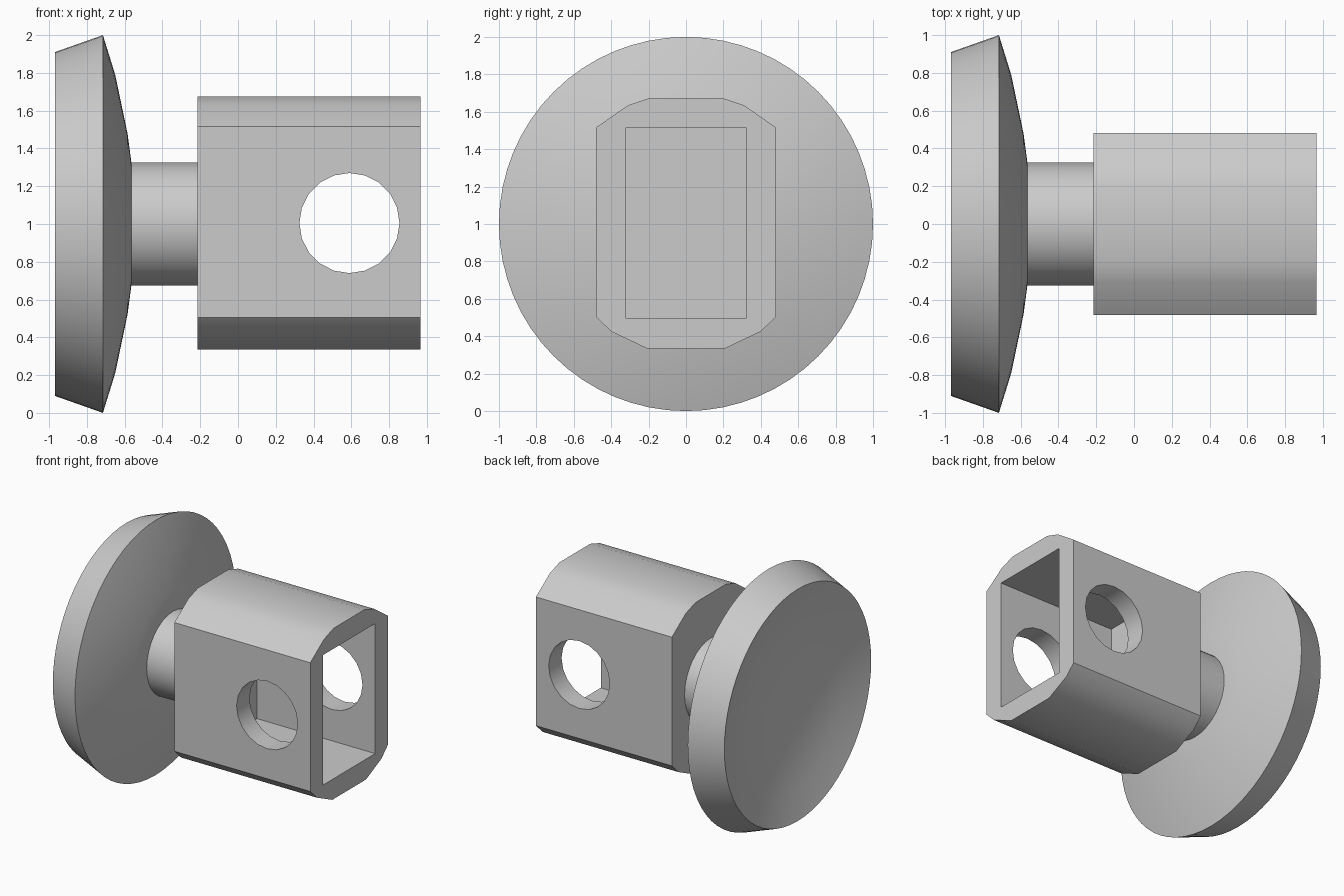
import bpy, bmesh, math
from mathutils import Matrix, Vector

cube = bpy.data.objects.get("Cube")
if cube:
    bpy.data.objects.remove(cube, do_unlink=True)

grey = bpy.data.materials.new("plain grey")
grey.use_nodes = True
grey.diffuse_color = (0.6, 0.6, 0.6, 1)
grey.node_tree.nodes["Principled BSDF"].inputs["Base Color"].default_value = (0.6, 0.6, 0.6, 1)

AXIS_Z = 1.0


def make_object(name, bm):
    bmesh.ops.recalc_face_normals(bm, faces=bm.faces)
    mesh = bpy.data.meshes.new(name)
    bm.to_mesh(mesh)
    bm.free()
    mesh.materials.append(grey)
    obj = bpy.data.objects.new(name, mesh)
    bpy.context.collection.objects.link(obj)
    return obj


def smooth(obj):
    bpy.ops.object.select_all(action="DESELECT")
    obj.select_set(True)
    bpy.context.view_layer.objects.active = obj
    bpy.ops.object.shade_smooth_by_angle(angle=math.radians(30))


def lathe(name, profile, sides):
    """Revolve (x, radius) points about the long axis."""
    bm = bmesh.new()
    verts = [bm.verts.new((x, 0, AXIS_Z + r)) for x, r in profile]
    edges = [bm.edges.new(pair) for pair in zip(verts, verts[1:])]
    bmesh.ops.spin(bm, geom=verts + edges, cent=(0, 0, AXIS_Z), axis=(1, 0, 0),
                   angle=math.tau, steps=sides)
    bmesh.ops.remove_doubles(bm, verts=bm.verts, dist=0.0005)
    return make_object(name, bm)


def prism(name, outline, x0, x1):
    """Extrude a (y, z) outline along x."""
    bm = bmesh.new()
    face = bm.faces.new([bm.verts.new((x0, y, z)) for y, z in outline])
    moved = bmesh.ops.extrude_face_region(bm, geom=[face])["geom"]
    bmesh.ops.translate(bm, vec=(x1 - x0, 0, 0),
                        verts=[v for v in moved if isinstance(v, bmesh.types.BMVert)])
    return make_object(name, bm)


# Dished round pad with a hollow outer face
pad = lathe("suction_pad", [
    (-0.81, 0), (-0.84, 0.42), (-0.9, 0.7), (-0.97, 0.91),
    (-0.715, 1.0), (-0.65, 0.79), (-0.585, 0.48), (-0.565, 0.33), (-0.565, 0)], 64)
smooth(pad)

# Neck joining pad and body
neck = lathe("neck", [(-0.58, 0), (-0.58, 0.325), (-0.2, 0.325), (-0.2, 0)], 32)
smooth(neck)

# Body with chamfered top and bottom
half = [(0.21, 0.335), (0.4, 0.425), (0.482, 0.505), (0.482, 1.515), (0.31, 1.635), (0.19, 1.675)]
body = prism("socket_body", half + [(-y, z) for y, z in reversed(half)], -0.215, 0.965)

# Cutters: rectangular cavity and round cross hole
cavity = prism("cavity_cutter", [(-0.322, 0.495), (0.322, 0.495), (0.322, 1.515), (-0.322, 1.515)],
               -0.06, 1.2)
bm = bmesh.new()
bmesh.ops.create_cone(bm, cap_ends=True, segments=20, radius1=0.265, radius2=0.265, depth=2,
                      matrix=Matrix.Translation(Vector((0.59, 0, 1.005)))
                      @ Matrix.Rotation(math.pi / 2, 4, "X"))
hole = make_object("hole_cutter", bm)

for cutter in (cavity, hole):
    cutter.hide_render = True
    mod = body.modifiers.new(cutter.name, "BOOLEAN")
    mod.operation = "DIFFERENCE"
    mod.solver = "EXACT"
    mod.object = cutter

# Bake the cuts and remove the cutters
bpy.context.view_layer.update()
cut_mesh = bpy.data.meshes.new_from_object(body.evaluated_get(bpy.context.evaluated_depsgraph_get()))
body.modifiers.clear()
body.data = cut_mesh
for cutter in (cavity, hole):
    bpy.data.objects.remove(cutter, do_unlink=True)
smooth(body)
